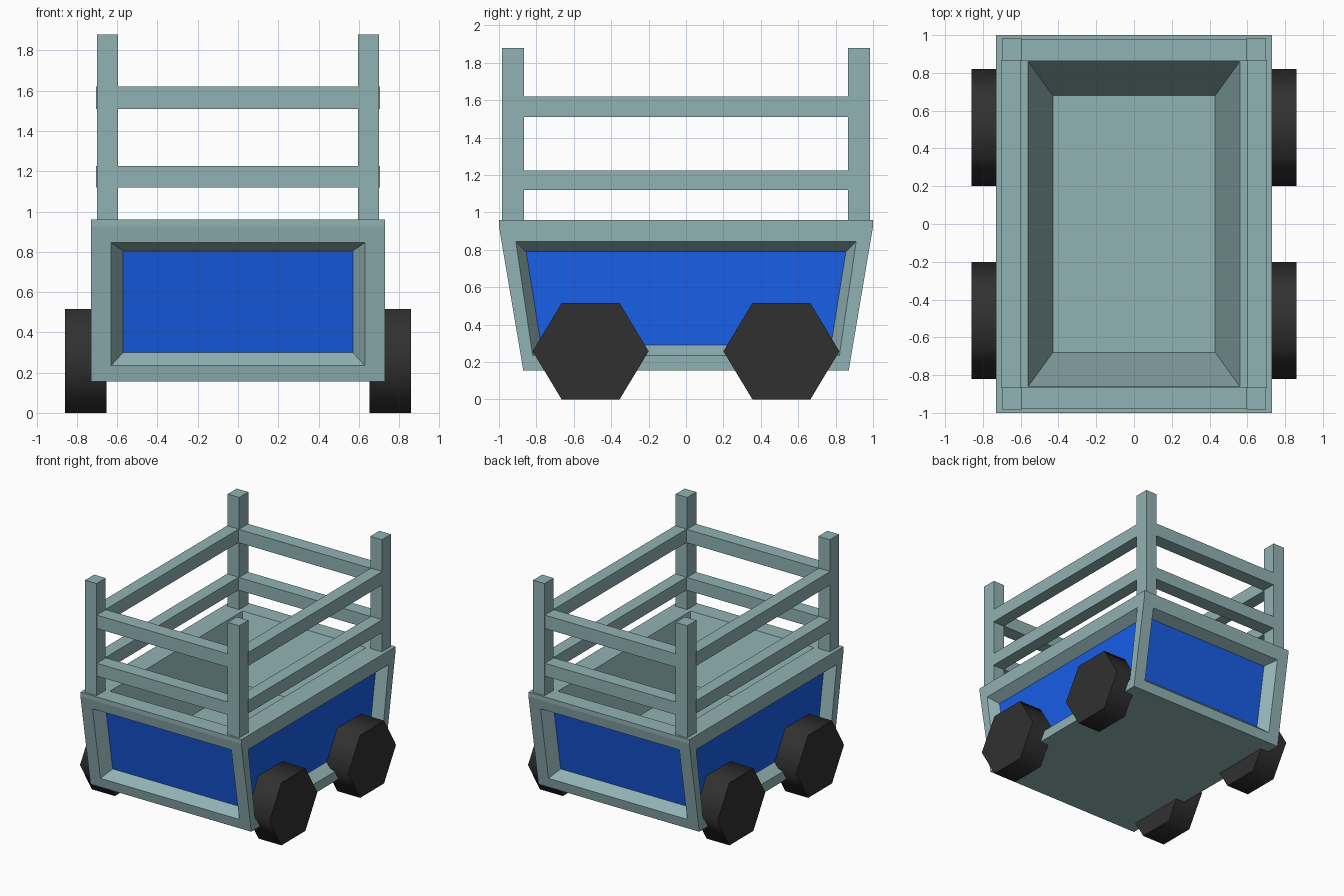
import bpy, bmesh, math

if "Cube" in bpy.data.objects:
    bpy.data.objects.remove(bpy.data.objects["Cube"])


def material(name, rgb):
    m = bpy.data.materials.new(name)
    m.diffuse_color = (*rgb, 1)
    m.use_nodes = True
    m.node_tree.nodes["Principled BSDF"].inputs["Base Color"].default_value = m.diffuse_color
    return m


TEAL = material("grey_teal", (0.283, 0.445, 0.455))
BLUE = material("panel_blue", (0.009, 0.112, 0.80))
BLACK = material("wheel_black", (0.030, 0.030, 0.030))


def finish(bm, name, mats):
    bmesh.ops.recalc_face_normals(bm, faces=bm.faces[:])
    me = bpy.data.meshes.new(name)
    bm.to_mesh(me)
    bm.free()
    ob = bpy.data.objects.new(name, me)
    bpy.context.collection.objects.link(ob)
    for m in mats:
        me.materials.append(m)
    return ob


def box(name, lo, hi):
    bm = bmesh.new()
    bmesh.ops.create_cube(bm, size=1)
    for v in bm.verts:
        v.co = [(a + b) / 2 + c * (b - a) for a, b, c in zip(lo, hi, v.co)]
    return finish(bm, name, [TEAL])


def sign(a):
    return 1 if a > 0 else -1


def inset(bm, face, place):
    """Inset a face, then move each new corner to place(corner, is_upper)."""
    mid = face.calc_center_median()
    bmesh.ops.inset_individual(bm, faces=[face], thickness=0.02)
    for v in face.verts:
        v.co = place(v.co.copy(), v.co.z > mid.z)


# Cart body: straight sides, ends that lean outward to a short rim
W, Z0, Z1, Z2, Y0, Y1 = 0.73, 0.155, 0.925, 0.96, 0.87, 1.0


def end_y(z):
    return Y0 + (z - Z0) * (Y1 - Y0) / (Z1 - Z0)


bm = bmesh.new()
rings = [[bm.verts.new((sx * W, sy * y, z)) for sx, sy in ((-1, -1), (1, -1), (1, 1), (-1, 1))]
         for y, z in ((Y0, Z0), (Y1, Z1), (Y1, Z2))]
bm.faces.new(rings[0][::-1])
top = bm.faces.new(rings[2])
walls = []
for k in range(2):
    for i in range(4):
        j = (i + 1) % 4
        f = bm.faces.new((rings[k][i], rings[k][j], rings[k + 1][j], rings[k + 1][i]))
        if k == 0:
            walls.append(f)
bm.normal_update()

# Recessed blue panels on all four walls: upper/lower half width, upper/lower z, depth
for f in walls:
    is_end = abs(f.normal.y) > 0.5
    if is_end:
        steps = ((0.63, 0.63, 0.845, 0.235, 0), (0.57, 0.57, 0.805, 0.30, 0.084))
    else:
        steps = ((0.91, 0.82, 0.845, 0.235, 0), (0.855, 0.775, 0.79, 0.29, 0.08))
    for wu, wl, zu, zl, depth in steps:
        def place(c, upper):
            w, z = (wu, zu) if upper else (wl, zl)
            if is_end:
                return (sign(c.x) * w, sign(c.y) * (end_y(z) - depth), z)
            return (sign(c.x) * (W - depth), sign(c.y) * w, z)
        inset(bm, f, place)
    f.material_index = 1

# Cargo well sunk into the top
for wx, wy, z in ((0.56, 0.86, Z2), (0.43, 0.68, 0.46)):
    inset(bm, top, lambda c, upper: (sign(c.x) * wx, sign(c.y) * wy, z))
finish(bm, "cart_body", [TEAL, BLUE])

# Corner posts
for sx in (-1, 1):
    for sy in (-1, 1):
        xs = sorted((sx * 0.595, sx * 0.70))
        ys = sorted((sy * 0.865, sy * 0.983))
        box("corner_post", (xs[0], ys[0], 0.94), (xs[1], ys[1], 1.88))

# Two levels of rails all round
for z0, z1 in ((1.12, 1.225), (1.51, 1.62)):
    for s in (-1, 1):
        xs = sorted((s * 0.60, s * 0.704))
        ys = sorted((s * 0.862, s * 0.98))
        box("side_rail", (xs[0], -0.867, z0), (xs[1], 0.867, z1))
        box("end_rail", (-0.60, ys[0], z0), (0.60, ys[1], z1))

# Six-sided wheels, points facing front and back
HEX = [math.radians(60 * i) for i in range(6)]
for sx in (-1, 1):
    for sy in (-1, 1):
        bm = bmesh.new()
        inner, outer = [[bm.verts.new((sx * x, sy * 0.51 + 0.31 * math.cos(a),
                                       0.2575 * (1 + math.sin(a) / math.sin(math.pi / 3))))
                         for a in HEX] for x in (0.652, 0.86)]
        bm.faces.new(inner)
        bm.faces.new(outer)
        for i in range(6):
            j = (i + 1) % 6
            bm.faces.new((inner[i], inner[j], outer[j], outer[i]))
        ob = finish(bm, "wheel", [BLACK])
        bpy.ops.object.select_all(action='DESELECT')
        ob.select_set(True)
        bpy.context.view_layer.objects.active = ob
        bpy.ops.object.shade_smooth_by_angle(angle=math.radians(70))
